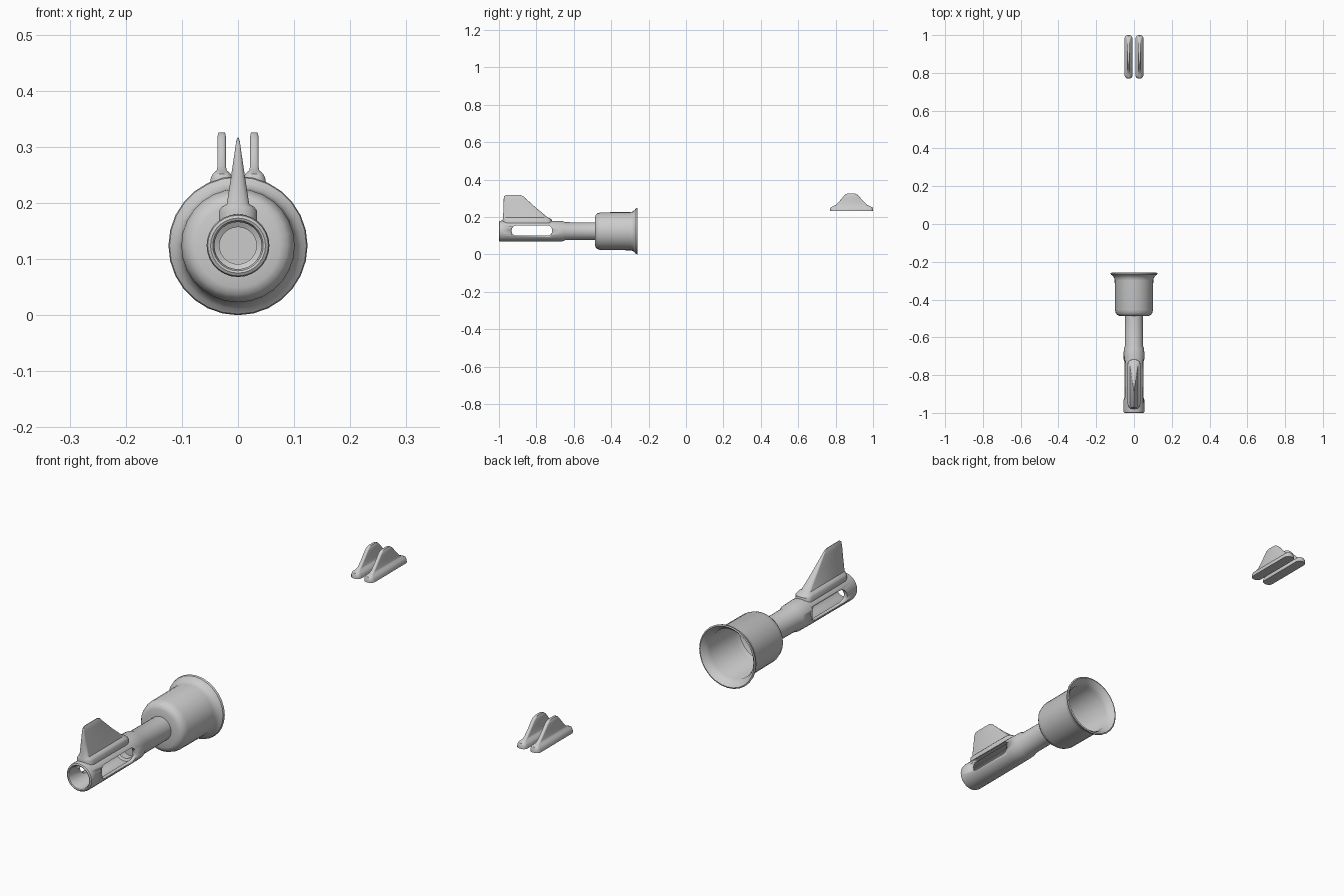
import bpy, bmesh, math

if "Cube" in bpy.data.objects:
    bpy.data.objects.remove(bpy.data.objects["Cube"])

AXIS_Z = 0.124


def finish(name, bm, angle=35):
    bmesh.ops.remove_doubles(bm, verts=bm.verts, dist=1e-6)
    bmesh.ops.recalc_face_normals(bm, faces=bm.faces)
    me = bpy.data.meshes.new(name)
    bm.to_mesh(me)
    bm.free()
    ob = bpy.data.objects.new(name, me)
    bpy.context.collection.objects.link(ob)
    smooth(ob, angle)
    return ob


def smooth(ob, angle=35):
    bpy.ops.object.select_all(action='DESELECT')
    ob.select_set(True)
    bpy.context.view_layer.objects.active = ob
    bpy.ops.object.shade_smooth_by_angle(angle=math.radians(angle))


def bridge(bm, rings):
    n = len(rings[0])
    for a, b in zip(rings, rings[1:]):
        for i in range(n):
            j = (i + 1) % n
            bm.faces.new((a[i], a[j], b[j], b[i]))
    bm.faces.new(rings[0])
    bm.faces.new(rings[-1])


def lathe(name, profile, seg=28):
    """Revolve (y, radius) points around the barrel axis, capping both ends."""
    bm = bmesh.new()
    rings = [[bm.verts.new((r * math.sin(2 * math.pi * i / seg), y,
                            AXIS_Z + r * math.cos(2 * math.pi * i / seg)))
              for i in range(seg)] for y, r in profile]
    bridge(bm, rings)
    return finish(name, bm)


def loft(name, x, levels):
    """Stack rounded outlines given as (z, y start, y end, half width)."""
    bm = bmesh.new()
    rings = []
    for z, y0, y1, hw in levels:
        ring = []
        r = hw * 0.8
        for k, (sx, sy) in enumerate([(1, 1), (-1, 1), (-1, -1), (1, -1)]):
            cy = y1 - r if sy > 0 else y0 + r
            for s in range(4):
                a = math.radians(90 * k + 30 * s)
                ring.append(bm.verts.new((x + sx * (hw - r) + r * math.cos(a),
                                          cy + r * math.sin(a), z)))
        rings.append(ring)
    bridge(bm, rings)
    return finish(name, bm, 40)


# barrel: closed bore, rounded muzzle lip, stepped outer wall
barrel = lathe("barrel", [
    (-0.68, 0.033), (-0.71, 0.033), (-0.715, 0.042), (-0.99, 0.042),
    (-0.998, 0.045), (-1.0, 0.049), (-0.997, 0.054), (-0.988, 0.056),
    (-0.72, 0.055), (-0.66, 0.054), (-0.645, 0.048), (-0.47, 0.047)])

# rounded slot cut through both sides of the barrel
bm = bmesh.new()
outline = []
for k, (y, z) in enumerate([(-0.74, 0.130), (-0.908, 0.130),
                            (-0.908, 0.124), (-0.74, 0.124)]):
    for s in range(5):
        a = math.radians(90 * k + 22.5 * s)
        outline.append((y + 0.024 * math.cos(a), z + 0.024 * math.sin(a)))
bridge(bm, [[bm.verts.new((x, y, z)) for y, z in outline] for x in (-0.1, 0.1)])
cutter = finish("slot_cutter", bm)
cutter.hide_render = True
mod = barrel.modifiers.new("slots", 'BOOLEAN')
mod.operation = 'DIFFERENCE'
mod.solver = 'EXACT'
mod.object = cutter
bpy.context.view_layer.objects.active = barrel
bpy.ops.object.modifier_move_to_index(modifier="slots", index=0)
bpy.ops.object.modifier_apply(modifier="slots")
bpy.data.objects.remove(cutter)

# hollow rear cup with a flared lip
lathe("flared_cup", [
    (-0.487, 0.04), (-0.487, 0.075), (-0.482, 0.088), (-0.472, 0.096),
    (-0.455, 0.101), (-0.30, 0.102), (-0.285, 0.105), (-0.275, 0.113),
    (-0.268, 0.122), (-0.260, 0.124), (-0.258, 0.119), (-0.272, 0.106),
    (-0.29, 0.098), (-0.45, 0.096), (-0.465, 0.09), (-0.472, 0.075),
    (-0.472, 0.01)])

# front sight: filleted foot rising into a thin tapered fin
loft("front_sight", 0, [
    (0.166, -0.98, -0.715, 0.034), (0.186, -0.98, -0.718, 0.034),
    (0.193, -0.979, -0.727, 0.029), (0.198, -0.978, -0.74, 0.020),
    (0.25, -0.976, -0.803, 0.012), (0.297, -0.975, -0.855, 0.005),
    (0.311, -0.972, -0.869, 0.003), (0.317, -0.964, -0.885, 0.001)])

# pair of rear sight blades on long feet
for side, x in (("left", -0.029), ("right", 0.029)):
    loft("rear_sight_" + side, x, [
        (0.232, 0.77, 1.0, 0.021), (0.243, 0.77, 1.0, 0.020),
        (0.252, 0.774, 0.996, 0.016), (0.258, 0.788, 0.982, 0.009),
        (0.265, 0.802, 0.968, 0.0075), (0.29, 0.825, 0.943, 0.0075),
        (0.313, 0.844, 0.923, 0.0075), (0.322, 0.854, 0.912, 0.007),
        (0.326, 0.864, 0.902, 0.005)])
